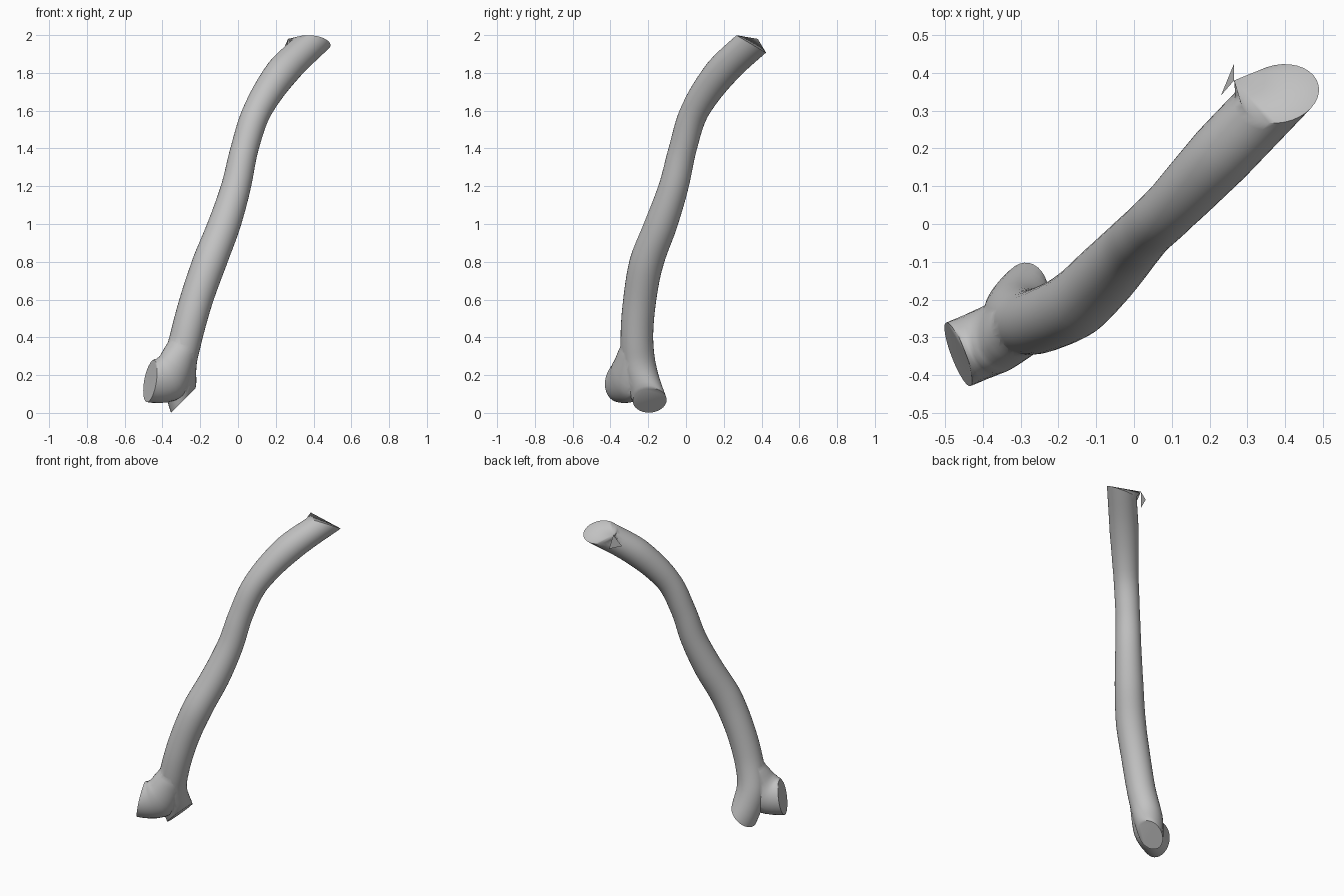
import bpy, bmesh, math
from mathutils import Vector

if "Cube" in bpy.data.objects:
    bpy.data.objects.remove(bpy.data.objects["Cube"])

SIDES, STEPS = 32, 5
REF = Vector((1, -1, 0))

bark = bpy.data.materials.new("plain grey")
bark.diffuse_color = (0.54, 0.54, 0.54, 1)
bark.use_nodes = True
bark.node_tree.nodes["Principled BSDF"].inputs["Base Color"].default_value = bark.diffuse_color


def catmull(a, b, c, d, t):
    return 0.5 * (2 * b + (c - a) * t + (2 * a - 5 * b + 4 * c - d) * t * t
                  + (3 * b - a - 3 * c + d) * t ** 3)


def loft(name, keys, slant=None, corner=None):
    """Capped tube through keys (centre, radius u, radius v, axis or None)."""
    pts = [Vector(k[0]) for k in keys]
    last = len(keys) - 1
    axes = []
    for i, k in enumerate(keys):
        n = Vector(k[3]) if k[3] else pts[min(i + 1, last)] - pts[max(i - 1, 0)]
        axes.append(n.normalized())
    bm = bmesh.new()
    rings = []
    for i in range(last):
        for s in range(STEPS + (i == last - 1)):
            t = s / STEPS
            c = catmull(pts[max(i - 1, 0)], pts[i], pts[i + 1], pts[min(i + 2, last)], t)
            n = axes[i].lerp(axes[i + 1], t).normalized()
            ru = keys[i][1] * (1 - t) + keys[i + 1][1] * t
            rv = keys[i][2] * (1 - t) + keys[i + 1][2] * t
            u = (REF - n * REF.dot(n)).normalized()
            v = n.cross(u)
            ring = []
            for j in range(SIDES):
                a = 2 * math.pi * j / SIDES
                o = u * ru * math.cos(a) + v * rv * math.sin(a)
                if slant and i == last - 1:      # shear gradually into the cut plane
                    o -= n * (o.dot(slant) / n.dot(slant)) * t
                ring.append(bm.verts.new(c + o))
            rings.append(ring)
    for lo, hi in zip(rings, rings[1:]):
        for j in range(SIDES):
            k = (j + 1) % SIDES
            bm.faces.new((lo[j], lo[k], hi[k], hi[j]))
    bm.faces.new(rings[0][::-1])
    top = rings[-1]
    if corner:                                   # raised corner on the cut end
        m = min(range(SIDES), key=lambda j: (top[j].co - corner).length)
        top[m].co = corner
        top = top[m:] + top[:m]
        for j in range(1, SIDES - 1):
            bm.faces.new((top[0], top[j], top[j + 1]))
    else:
        bm.faces.new(top)
    bmesh.ops.recalc_face_normals(bm, faces=bm.faces)
    return finish(name, bm)


def finish(name, bm):
    me = bpy.data.meshes.new(name)
    bm.to_mesh(me)
    bm.free()
    me.materials.append(bark)
    ob = bpy.data.objects.new(name, me)
    bpy.context.collection.objects.link(ob)
    return ob


# Winding stem, from the lower back cut to the slanted upper cut
CORNER = Vector((0.265, 0.38, 1.98))
stem = loft("stem", [
    ((-0.29, -0.192, 0.066), 0.088, 0.093, (-0.71, 0, 0.71)),
    ((-0.31, -0.245, 0.23), 0.090, 0.090, (-0.1, -0.12, 0.98)),
    ((-0.275, -0.26, 0.40), 0.086, 0.086, None),
    ((-0.22, -0.245, 0.60), 0.087, 0.087, None),
    ((-0.15, -0.208, 0.80), 0.090, 0.090, None),
    ((-0.072, -0.132, 1.00), 0.086, 0.086, None),
    ((-0.01, -0.065, 1.20), 0.078, 0.078, None),
    ((0.035, -0.017, 1.40), 0.073, 0.073, None),
    ((0.102, 0.047, 1.60), 0.075, 0.075, None),
    ((0.23, 0.183, 1.80), 0.087, 0.087, None),
    ((0.385, 0.345, 1.953), 0.088, 0.088, (0.53, 0.6, 0.6)),
], slant=Vector((0, 0.51, 0.86)), corner=CORNER)

# Short side stub at the foot, merged into the stem
stub = loft("side_stub", [
    ((-0.465, -0.345, 0.165), 0.090, 0.110, (0.92, 0.36, -0.17)),
    ((-0.36, -0.30, 0.19), 0.090, 0.128, (0.75, 0.28, 0.55)),
    ((-0.30, -0.268, 0.33), 0.084, 0.086, (0.35, 0.1, 0.93)),
    ((-0.265, -0.258, 0.44), 0.060, 0.060, (0.25, 0.05, 0.97)),
])
bpy.context.view_layer.objects.active = stem
mod = stem.modifiers.new("merge", 'BOOLEAN')
mod.operation = 'UNION'
mod.solver = 'EXACT'
mod.object = stub
bpy.ops.object.modifier_apply(modifier=mod.name)
bpy.data.objects.remove(stub)

# Thin splinter beside the upper cut
bm = bmesh.new()
bm.faces.new([bm.verts.new(p) for p in
              ((0.23, 0.34, 1.90), (0.265, 0.425, 1.905), CORNER)])
finish("splinter", bm)

bpy.ops.object.select_all(action='DESELECT')
stem.select_set(True)
bpy.ops.object.shade_smooth_by_angle(angle=math.radians(40))
